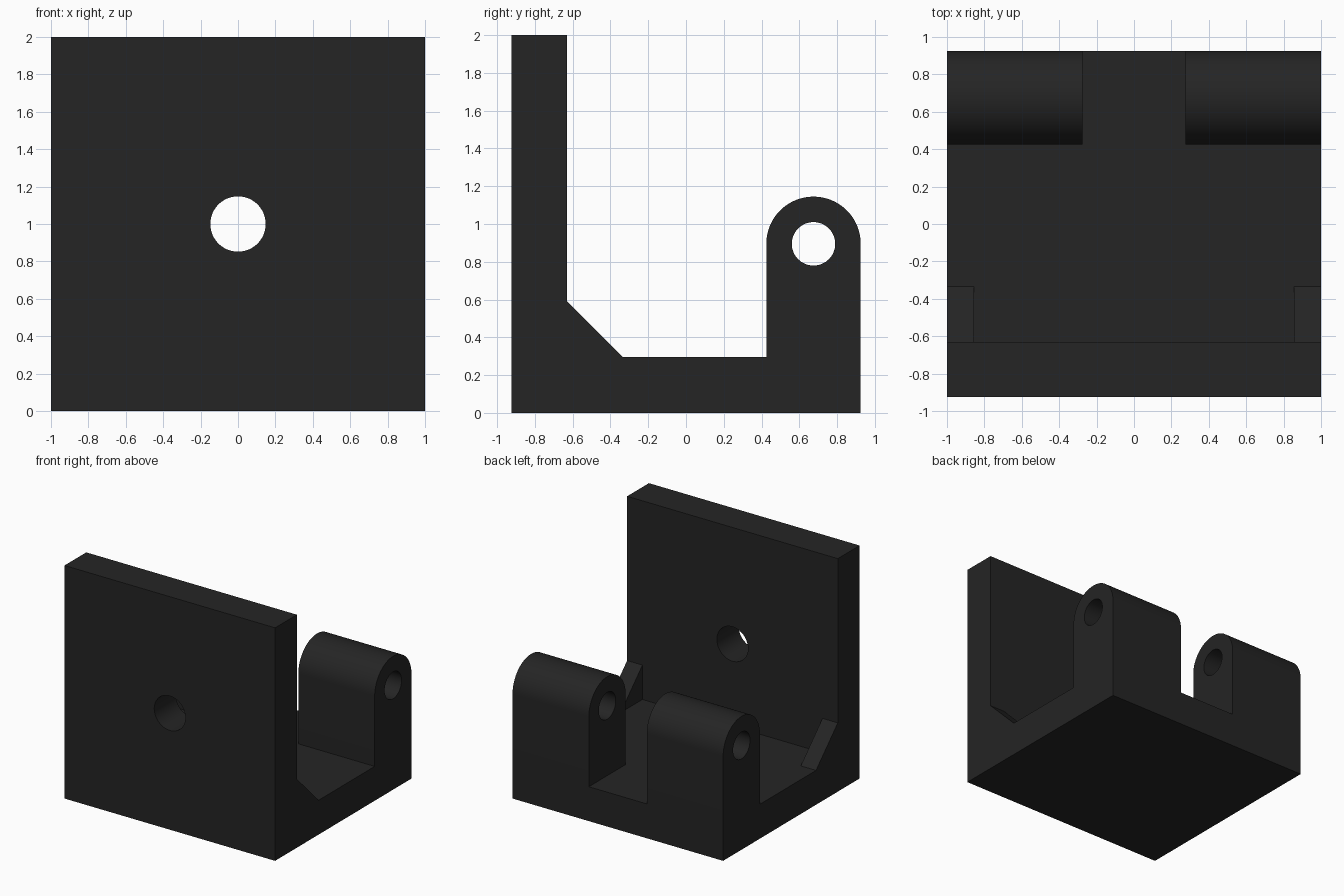
import bpy, bmesh, math

if "Cube" in bpy.data.objects:
    bpy.data.objects.remove(bpy.data.objects["Cube"])

black = bpy.data.materials.new("matte black")
black.diffuse_color = (0.018, 0.018, 0.018, 1)
black.use_nodes = True
black.node_tree.nodes["Principled BSDF"].inputs["Base Color"].default_value = black.diffuse_color


def prism(name, profile, x0, x1):
    """Extrude a (y, z) profile along x from x0 to x1."""
    bm = bmesh.new()
    face = bm.faces.new([bm.verts.new((x0, y, z)) for y, z in profile])
    ext = bmesh.ops.extrude_face_region(bm, geom=[face])
    verts = [v for v in ext["geom"] if isinstance(v, bmesh.types.BMVert)]
    bmesh.ops.translate(bm, verts=verts, vec=(x1 - x0, 0, 0))
    bmesh.ops.recalc_face_normals(bm, faces=bm.faces)
    mesh = bpy.data.meshes.new(name)
    bm.to_mesh(mesh)
    bm.free()
    mesh.materials.append(black)
    ob = bpy.data.objects.new(name, mesh)
    bpy.context.collection.objects.link(ob)
    return ob


def cylinder(name, radius, depth, loc, rot):
    bpy.ops.mesh.primitive_cylinder_add(vertices=64, radius=radius, depth=depth,
                                        location=loc, rotation=rot)
    ob = bpy.context.object
    ob.name = name
    ob.data.materials.append(black)
    return ob


def combine(target, other, operation):
    """Apply a boolean to the target and discard the operand."""
    bpy.context.view_layer.objects.active = target
    mod = target.modifiers.new(operation.title(), 'BOOLEAN')
    mod.operation, mod.solver, mod.object = operation, 'EXACT', other
    bpy.ops.object.modifier_apply(modifier=mod.name)
    bpy.data.objects.remove(other)


FLOOR, PLATE, BACK = 0.295, -0.63, 0.925
PIN_Y, PIN_Z, LUG_R = 0.675, 0.895, 0.25

# L-shaped body: floor and upright plate
bracket = prism("hinge_bracket", [(-BACK, 0), (BACK, 0), (BACK, FLOOR),
                                  (PLATE, FLOOR), (PLATE, 2), (-BACK, 2)], -1, 1)

# Round-topped lugs and corner gussets, one of each per side
arc = [(PIN_Y + LUG_R * math.cos(math.pi * i / 32),
        PIN_Z + LUG_R * math.sin(math.pi * i / 32)) for i in range(33)]
lug_profile = [(PIN_Y - LUG_R, 0.1), (PIN_Y + LUG_R, 0.1)] + arc
gusset_profile = [(-0.8, 0.1), (-0.335, 0.1), (-0.335, FLOOR), (PLATE, 0.59), (-0.8, 0.59)]
for s in (-1, 1):
    combine(bracket, prism("lug", lug_profile, s * 0.275, s), 'UNION')
    combine(bracket, prism("gusset", gusset_profile, s * 0.855, s), 'UNION')

# Pin hole through the lugs and bolt hole through the plate
combine(bracket, cylinder("pin_hole", 0.115, 3, (0, PIN_Y, PIN_Z), (0, math.pi / 2, 0)),
        'DIFFERENCE')
combine(bracket, cylinder("bolt_hole", 0.148, 0.6, (0, -0.78, 1), (math.pi / 2, 0, 0)),
        'DIFFERENCE')

# Smooth round surfaces, crisp edges
bpy.ops.object.select_all(action='DESELECT')
bracket.select_set(True)
bpy.context.view_layer.objects.active = bracket
bpy.ops.object.shade_smooth_by_angle(angle=math.radians(30))
